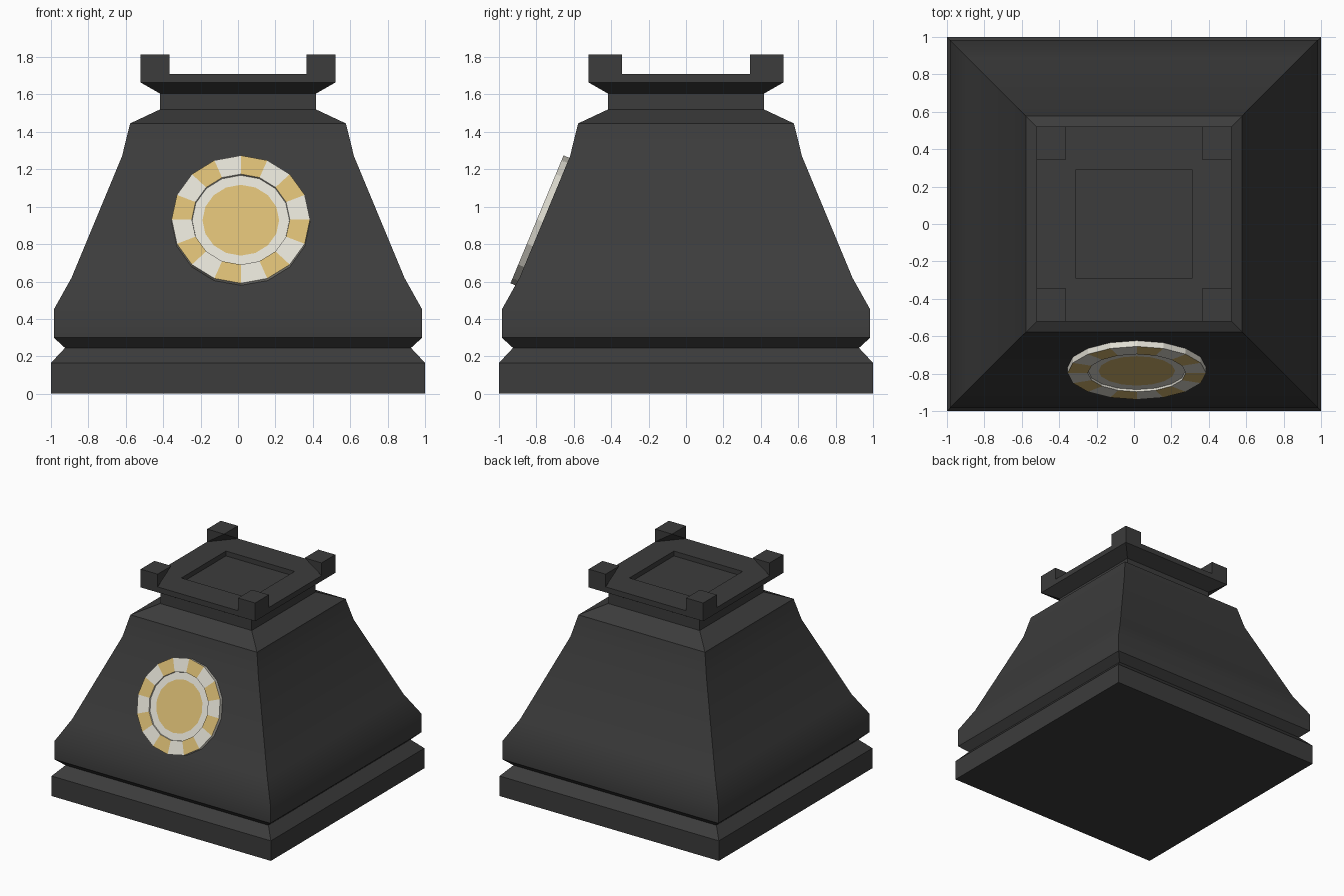
import bpy, bmesh, math
from mathutils import Matrix, Vector

if "Cube" in bpy.data.objects:
    bpy.data.objects.remove(bpy.data.objects["Cube"])


def material(name, rgb):
    m = bpy.data.materials.new(name)
    m.diffuse_color = (*rgb, 1)
    m.use_nodes = True
    m.node_tree.nodes["Principled BSDF"].inputs["Base Color"].default_value = m.diffuse_color
    return m


CHARCOAL = material("charcoal", (0.045, 0.045, 0.045))
CREAM = material("cream", (0.75, 0.73, 0.65))
GOLD = material("gold", (0.68, 0.49, 0.17))


def make_object(name, bm, mats):
    me = bpy.data.meshes.new(name)
    bmesh.ops.recalc_face_normals(bm, faces=bm.faces)
    bm.to_mesh(me)
    bm.free()
    ob = bpy.data.objects.new(name, me)
    bpy.context.collection.objects.link(ob)
    for m in mats:
        me.materials.append(m)
    return ob


def bridge(bm, a, b):
    n = len(a)
    return [bm.faces.new((a[i], a[(i + 1) % n], b[(i + 1) % n], b[i])) for i in range(n)]


# Pedestal body: square rings (half x, half y, z) from the base to the recessed top
rings = [(1, 1, 0), (1, 1, 0.165), (0.925, 0.925, 0.245), (0.985, 0.985, 0.30),
         (0.985, 0.985, 0.45), (0.89, 0.89, 0.62), (0.62, 0.62, 1.27),
         (0.577, 0.577, 1.445), (0.417, 0.417, 1.52), (0.417, 0.417, 1.605),
         (0.522, 0.522, 1.665), (0.522, 0.522, 1.71),
         (0.313, 0.29, 1.71), (0.313, 0.29, 1.67)]
bm = bmesh.new()
loops = [[bm.verts.new((sx * x, sy * y, z)) for sx, sy in ((-1, -1), (1, -1), (1, 1), (-1, 1))]
         for x, y, z in rings]
for a, b in zip(loops, loops[1:]):
    bridge(bm, a, b)
bm.faces.new(loops[0])
bm.faces.new(loops[-1])
body = make_object("pedestal_body", bm, [CHARCOAL])
bpy.context.view_layer.objects.active = body
body.select_set(True)
bpy.ops.object.shade_smooth_by_angle(angle=math.radians(30))

# Corner posts: square top, triangular foot, so the inner corner is undercut
OUT, IN_X, IN_Y, Z0, Z1 = 0.522, 0.367, 0.343, 1.71, 1.815
bm = bmesh.new()
for sx in (-1, 1):
    for sy in (-1, 1):
        def v(x, y, z):
            return bm.verts.new((sx * x, sy * y, z))
        top = [v(OUT, OUT, Z1), v(IN_X, OUT, Z1), v(IN_X, IN_Y, Z1), v(OUT, IN_Y, Z1)]
        foot = [v(OUT, OUT, Z0), v(IN_X, OUT, Z0), v(OUT, IN_Y, Z0)]
        for f in (top, foot,
                  (top[0], top[1], foot[1], foot[0]),
                  (top[0], top[3], foot[2], foot[0]),
                  (top[1], top[2], foot[1]),
                  (top[3], top[2], foot[2]),
                  (top[2], foot[1], foot[2])):
            bm.faces.new(f)
make_object("corner_posts", bm, [CHARCOAL])

# Round medallion: 16-sided disc with alternating rim wedges and a sunken centre
N = 16
bm = bmesh.new()


def circle(r, h):
    return [bm.verts.new((r * math.sin(2 * math.pi * i / N), r * math.cos(2 * math.pi * i / N), h))
            for i in range(N)]


back, edge, lip = circle(0.37, -0.02), circle(0.37, 0.032), circle(0.262, 0.032)
ring, disc = circle(0.26, 0.02), circle(0.205, 0.02)
bm.faces.new(back)
bridge(bm, back, edge)
for i, f in enumerate(bridge(bm, edge, lip)):
    f.material_index = 1 - i % 2
bridge(bm, lip, ring)
bridge(bm, ring, disc)
bm.faces.new(disc).material_index = 1
medallion = make_object("medallion", bm, [CREAM, GOLD])

# Lay the medallion on the sloping front
up = Vector((0, 0.27, 0.65)).normalized()
right = Vector((1, 0, 0))
rot = Matrix((right, up, right.cross(up))).transposed().to_4x4()
medallion.matrix_world = Matrix.Translation((0.015, -0.767, 0.92)) @ rot
